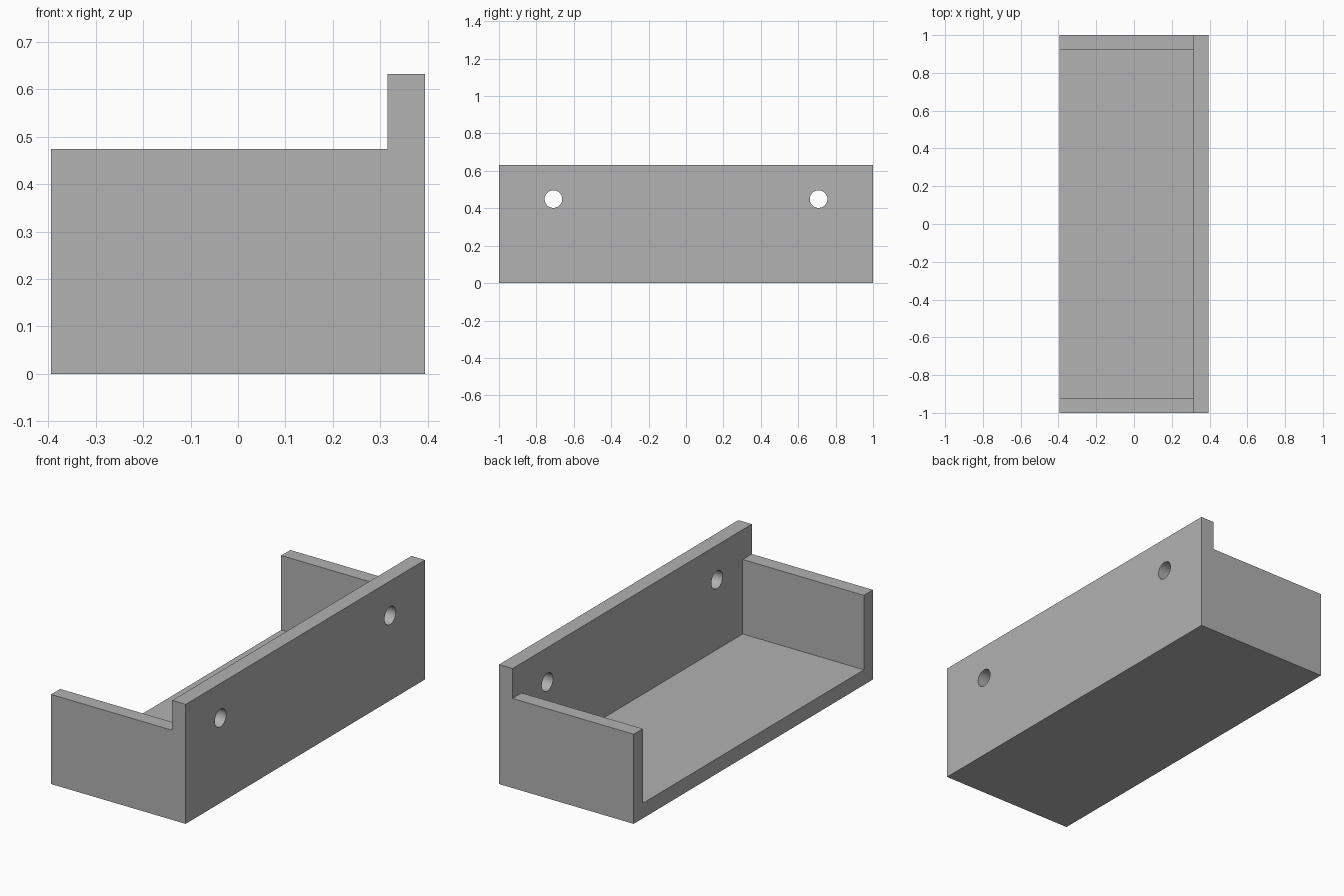
import bpy
import bmesh
import math
from mathutils import Matrix

cube = bpy.data.objects.get("Cube")
if cube:
    bpy.data.objects.remove(cube, do_unlink=True)

# Main sizes
HALF_X, HALF_Y = 0.394, 1.0
BACK_H, SIDE_H = 0.632, 0.474
WALL, END_WALL, FLOOR = 0.079, 0.076, 0.08
HOLE_R, HOLE_Y, HOLE_Z = 0.047, 0.709, 0.449
BACK_X = HALF_X - WALL      # inner face of the back plate

grey = bpy.data.materials.new("plain_grey")
grey.use_nodes = True
colour = (0.445, 0.445, 0.445, 1)
grey.diffuse_color = colour
grey.node_tree.nodes["Principled BSDF"].inputs["Base Color"].default_value = colour


def make_object(name, bm):
    bmesh.ops.recalc_face_normals(bm, faces=bm.faces)
    mesh = bpy.data.meshes.new(name)
    bm.to_mesh(mesh)
    bm.free()
    mesh.materials.append(grey)
    obj = bpy.data.objects.new(name, mesh)
    bpy.context.collection.objects.link(obj)
    return obj


def extruded_profile(name, profile, half_y):
    """Sweep an x-z outline along y, centred on the origin."""
    bm = bmesh.new()
    face = bm.faces.new([bm.verts.new((x, -half_y, z)) for x, z in profile])
    swept = bmesh.ops.extrude_face_region(bm, geom=[face])["geom"]
    verts = [v for v in swept if isinstance(v, bmesh.types.BMVert)]
    bmesh.ops.translate(bm, verts=verts, vec=(0, 2 * half_y, 0))
    return make_object(name, bm)


def hole_cutter(name, y):
    bm = bmesh.new()
    place = Matrix.Translation((HALF_X, y, HOLE_Z)) @ Matrix.Rotation(math.pi / 2, 4, "Y")
    bmesh.ops.create_cone(bm, cap_ends=True, segments=48, radius1=HOLE_R,
                          radius2=HOLE_R, depth=4 * WALL, matrix=place)
    return make_object(name, bm)


# Solid body: low tray with a taller back plate
tray = extruded_profile("wall_tray", [
    (-HALF_X, 0), (HALF_X, 0), (HALF_X, BACK_H),
    (BACK_X, BACK_H), (BACK_X, SIDE_H), (-HALF_X, SIDE_H)], HALF_Y)

# Pocket open at the top and on the side opposite the back plate
pocket = extruded_profile("pocket_cutter", [
    (-2 * HALF_X, FLOOR), (BACK_X, FLOOR),
    (BACK_X, 2 * BACK_H), (-2 * HALF_X, 2 * BACK_H)], HALF_Y - END_WALL)

# Two mounting holes through the back plate
cutters = [pocket] + [hole_cutter("hole_cutter", s * HOLE_Y) for s in (-1, 1)]

bpy.ops.object.select_all(action="DESELECT")
bpy.context.view_layer.objects.active = tray
tray.select_set(True)
for cutter in cutters:
    cutter.hide_render = True
    cut = tray.modifiers.new("cut", "BOOLEAN")
    cut.operation = "DIFFERENCE"
    cut.solver = "EXACT"
    cut.object = cutter
    bpy.ops.object.modifier_apply(modifier=cut.name)
    bpy.data.objects.remove(cutter, do_unlink=True)

# Round hole walls, crisp plate edges
bpy.ops.object.shade_smooth_by_angle(angle=math.radians(30))
